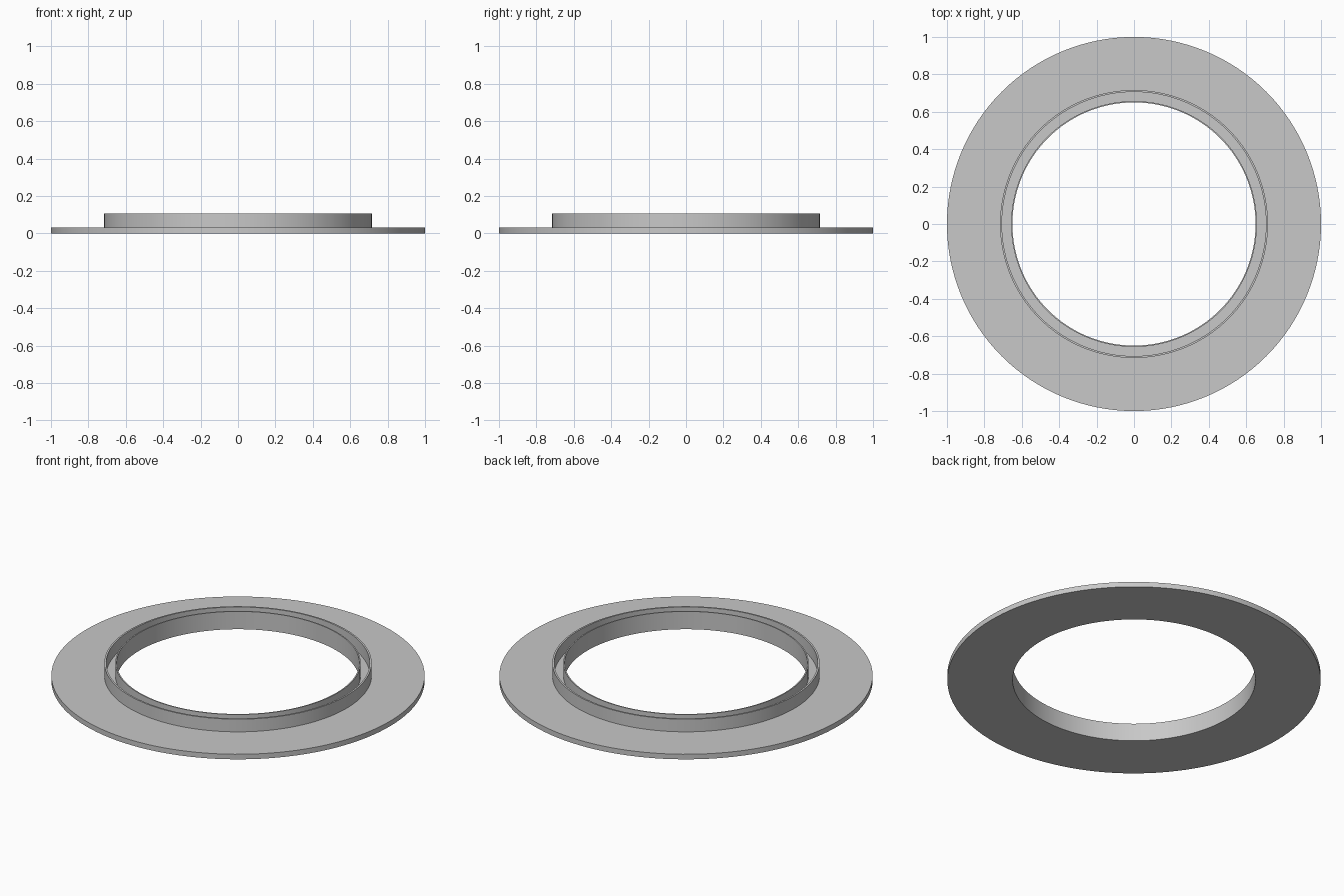
import bpy
import math

cube = bpy.data.objects.get("Cube")
if cube:
    bpy.data.objects.remove(cube, do_unlink=True)

SEGMENTS = 128

grey = bpy.data.materials.new("plain_grey")
grey.use_nodes = True
colour = (0.58, 0.58, 0.58, 1)
grey.diffuse_color = colour
grey.node_tree.nodes["Principled BSDF"].inputs["Base Color"].default_value = colour


def lathe(name, profile):
    """Revolve a closed (radius, height) profile around z."""
    count = len(profile)
    verts, faces = [], []
    for s in range(SEGMENTS):
        a = 2 * math.pi * s / SEGMENTS
        verts += [(r * math.cos(a), r * math.sin(a), z) for r, z in profile]
        here, there = s * count, (s + 1) % SEGMENTS * count
        for i in range(count):
            j = (i + 1) % count
            faces.append((here + i, there + i, there + j, here + j))
    mesh = bpy.data.meshes.new(name)
    mesh.from_pydata(verts, [], faces)
    mesh.materials.append(grey)
    obj = bpy.data.objects.new(name, mesh)
    bpy.context.collection.objects.link(obj)
    bpy.ops.object.select_all(action='DESELECT')
    obj.select_set(True)
    bpy.context.view_layer.objects.active = obj
    bpy.ops.object.shade_smooth_by_angle(angle=math.radians(30))
    return obj


# Radii and heights of the section
hole, inner_wall = 0.65, 0.657
groove, outer_wall = 0.706, 0.716
rim, plate, top = 1.0, 0.03, 0.105

# Flat flange with two thin upright collars and an open groove between them
lathe("flanged_ring", [
    (hole, 0), (rim, 0), (rim, plate),
    (outer_wall, plate), (outer_wall, top), (groove, top),
    (groove, plate), (inner_wall, plate), (inner_wall, top), (hole, top),
])
